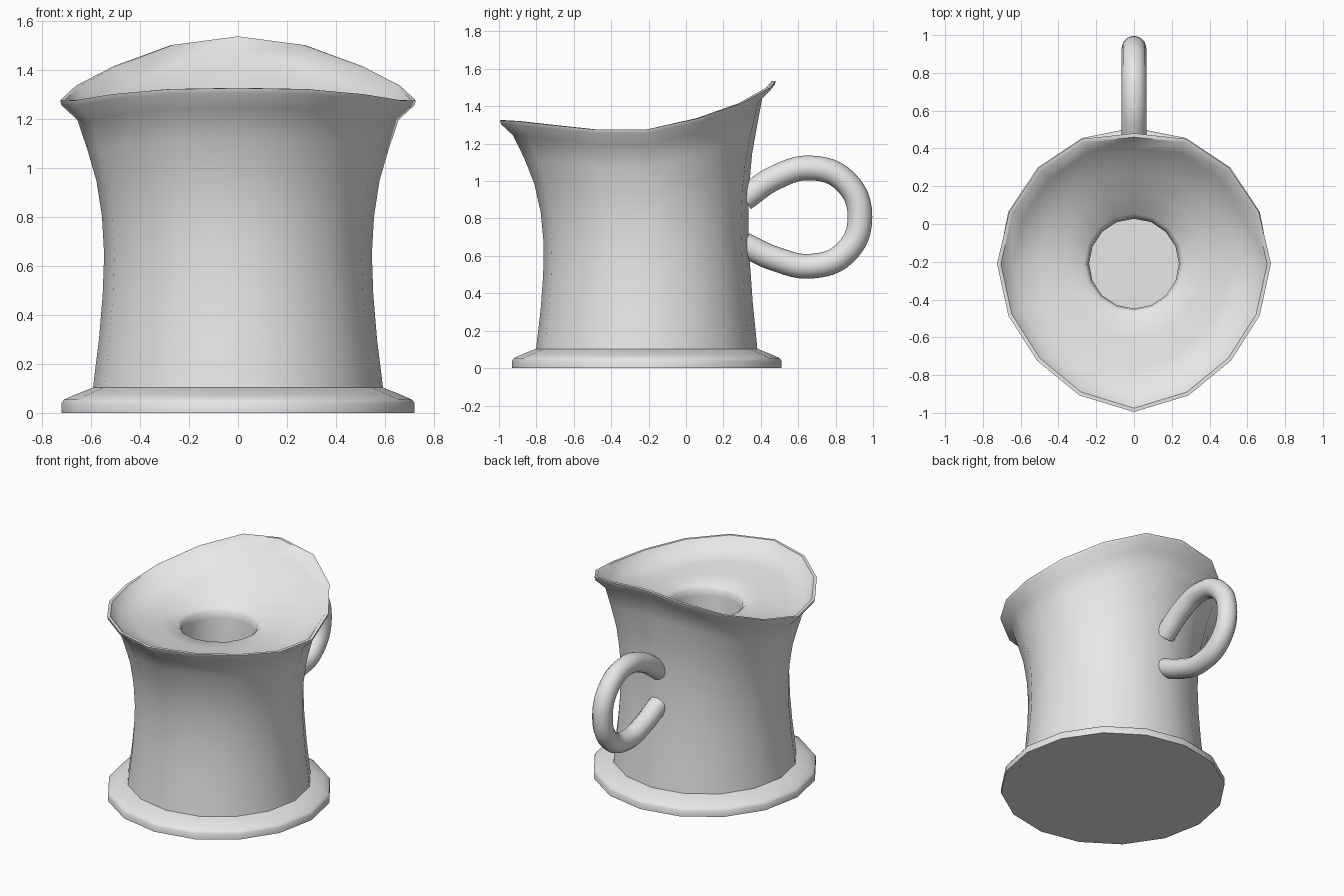
import bpy, bmesh, math
from mathutils import Vector

if "Cube" in bpy.data.objects:
    bpy.data.objects.remove(bpy.data.objects["Cube"])

SIDES = 16
AXIS_Y = -0.21

clay = bpy.data.materials.new("plain_grey")
clay.use_nodes = True
GREY = (0.8, 0.8, 0.8, 1)
clay.diffuse_color = GREY
clay.node_tree.nodes["Principled BSDF"].inputs["Base Color"].default_value = GREY


def smooth(obj, degrees):
    bpy.ops.object.select_all(action='DESELECT')
    obj.select_set(True)
    bpy.context.view_layer.objects.active = obj
    bpy.ops.object.shade_smooth_by_angle(angle=math.radians(degrees))


def loft(name, profile, cap_start, cap_end):
    """Skin rings of points; profile(i) lists (radius, z) for side i, from the front."""
    bm = bmesh.new()
    columns = []
    for i in range(SIDES):
        a = 2 * math.pi * i / SIDES
        columns.append([bm.verts.new((r * math.sin(a), AXIS_Y - r * math.cos(a), z))
                        for r, z in profile(i)])
    for i in range(SIDES):
        left, right = columns[i], columns[(i + 1) % SIDES]
        for j in range(len(left) - 1):
            bm.faces.new((left[j], right[j], right[j + 1], left[j + 1]))
    if cap_start:
        bm.faces.new([c[0] for c in reversed(columns)])
    if cap_end:
        bm.faces.new([c[-1] for c in columns])
    mesh = bpy.data.meshes.new(name)
    bm.to_mesh(mesh)
    bm.free()
    mesh.materials.append(clay)
    obj = bpy.data.objects.new(name, mesh)
    bpy.context.collection.objects.link(obj)
    smooth(obj, 52)
    return obj


# Foot: a low disc with a softened, sloping shoulder
FOOT = [(0.72, 0), (0.72, 0.04), (0.71, 0.054), (0.67, 0.072), (0.585, 0.106)]
loft("foot", lambda i: FOOT, True, True)

# Rim outline from front to back, mirrored for the other side
RIM_Z = [1.33, 1.325, 1.305, 1.28, 1.28, 1.34, 1.42, 1.505, 1.54]
RIM_R = [0.785, 0.755, 0.726, 0.72, 0.725, 0.715, 0.715, 0.715, 0.69]
# Waisted wall: (fraction of height, radius)
WALL = [(0.08, 0.592), (0.25, 0.567), (0.4, 0.552), (0.54, 0.546),
        (0.67, 0.555), (0.79, 0.577), (0.9, 0.615), (1, 0.655)]


def pitcher_profile(i):
    k = min(i, SIDES - i)
    rim_r, rim_z = RIM_R[k], RIM_Z[k]
    top_r, top_z = rim_r - 0.07, rim_z - 0.085
    pts = []
    for t, r in WALL:
        # the foot ring stays level, the wall leans into the uneven rim
        z = 0.1 + (top_z - 0.1) * (t - 0.08) / 0.92
        pts.append((r + (top_r - 0.655) * t ** 4, z))
    # flared lip
    pts += [(rim_r - 0.005, rim_z - 0.025), (rim_r, rim_z - 0.005),
            (rim_r - 0.02, rim_z - 0.004), (rim_r - 0.08, rim_z - 0.075)]
    # shallow funnel down to the round well
    r0, z0 = pts[-1]
    for f in (0.35, 0.7):
        pts.append((r0 + (0.27 - r0) * f, z0 + (1.185 - z0) * f))
    pts += [(0.265, 1.185), (0.245, 1.165), (0.238, 1.12), (0.238, 0.15)]
    return pts


loft("pitcher_body", pitcher_profile, False, True)

# Handle: round tube bent in a loop behind the body
PATH = [(0.31, 0.905), (0.48, 1.02), (0.67, 1.07), (0.85, 1.0), (0.93, 0.81),
        (0.85, 0.615), (0.67, 0.545), (0.48, 0.583), (0.31, 0.66)]
curve = bpy.data.curves.new("handle", 'CURVE')
curve.dimensions = '3D'
curve.bevel_depth = 0.066
curve.bevel_resolution = 4
curve.resolution_u = 6
curve.use_fill_caps = True
spline = curve.splines.new('BEZIER')
spline.bezier_points.add(len(PATH) - 1)
for p, (y, z) in zip(spline.bezier_points, PATH):
    p.co = Vector((0, y, z))
    p.handle_left_type = p.handle_right_type = 'AUTO'
curve.materials.append(clay)
handle = bpy.data.objects.new("handle", curve)
bpy.context.collection.objects.link(handle)
bpy.ops.object.select_all(action='DESELECT')
handle.select_set(True)
bpy.context.view_layer.objects.active = handle
bpy.ops.object.convert(target='MESH')
smooth(bpy.context.view_layer.objects.active, 50)
